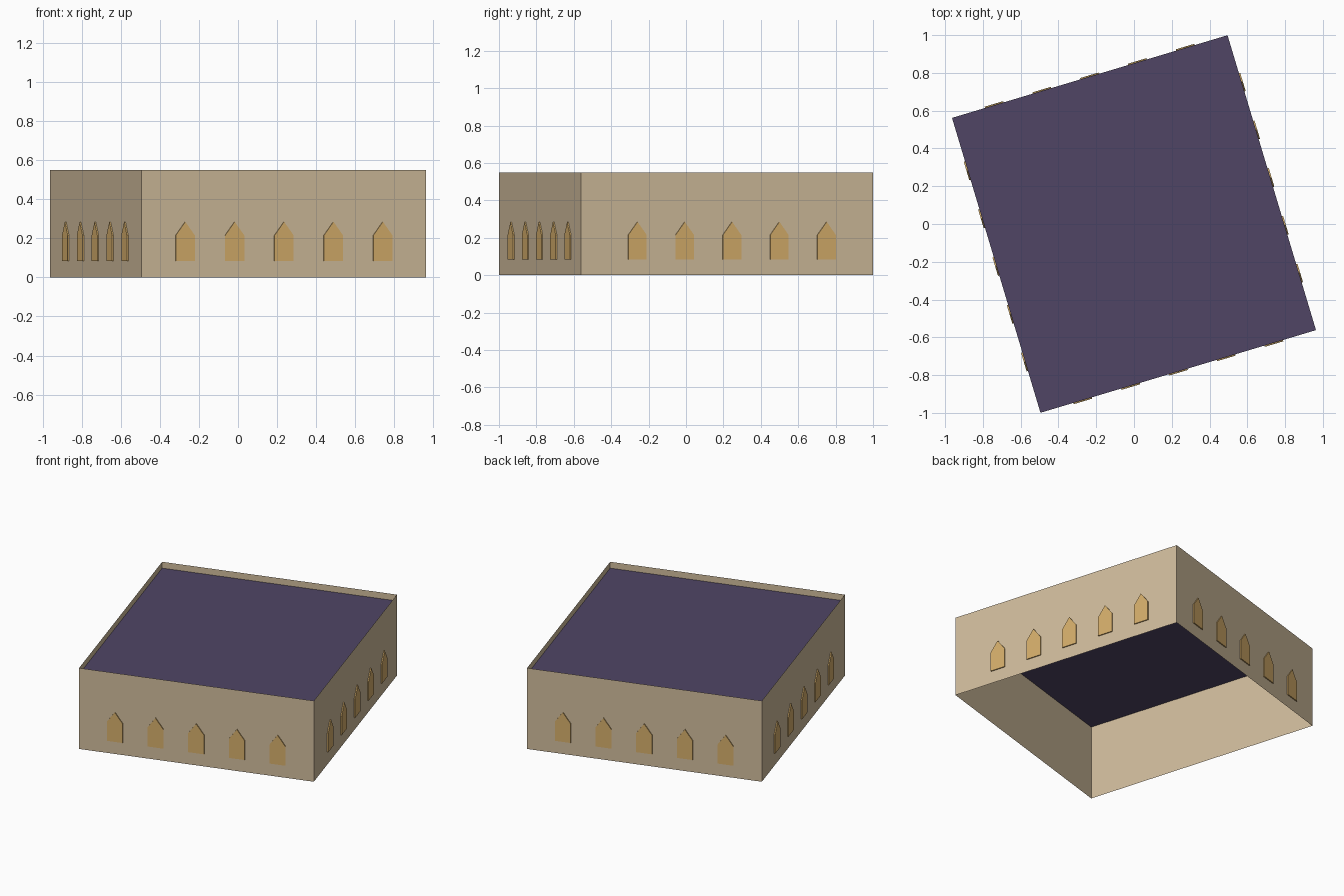
import bpy
import bmesh
from math import radians, pi
from mathutils import Matrix, Vector

cube = bpy.data.objects.get("Cube")
if cube:
    bpy.data.objects.remove(cube, do_unlink=True)

WIDTH, DEPTH, HEIGHT = 1.523, 1.63, 0.55
ROOF_Z = 0.507
PLATE = 0.007          # how far a window stands out
SPACING = 0.264
TURN = Matrix.Rotation(radians(16.7), 4, "Z")


def make_material(name, rgb):
    mat = bpy.data.materials.new(name)
    mat.use_nodes = True
    colour = (*rgb, 1.0)
    mat.diffuse_color = colour
    mat.node_tree.nodes["Principled BSDF"].inputs["Base Color"].default_value = colour
    return mat


tan = make_material("tan_plaster", (0.63, 0.50, 0.33))
purple = make_material("dark_purple_roof", (0.08, 0.06, 0.13))
gold = make_material("gold_window", (0.66, 0.42, 0.145))


def make_object(name, bm, mat, matrix):
    mesh = bpy.data.meshes.new(name)
    bm.to_mesh(mesh)
    bm.free()
    mesh.materials.append(mat)
    obj = bpy.data.objects.new(name, mesh)
    obj.matrix_world = matrix
    bpy.context.collection.objects.link(obj)
    return obj


def rectangle(z):
    return [Vector((sx * WIDTH / 2, sy * DEPTH / 2, z))
            for sx, sy in ((-1, -1), (1, -1), (1, 1), (-1, 1))]


# Thin walls, open above and below
bm = bmesh.new()
low = [bm.verts.new(p) for p in rectangle(0)]
high = [bm.verts.new(p) for p in rectangle(HEIGHT)]
for i in range(4):
    j = (i + 1) % 4
    bm.faces.new((low[i], low[j], high[j], high[i]))
make_object("walls", bm, tan, TURN)

# Flat roof sunk below the wall tops
bm = bmesh.new()
bm.faces.new([bm.verts.new(p) for p in rectangle(ROOF_Z)])
make_object("roof", bm, purple, TURN)


# Row of five pointed windows, standing just proud of a wall
def window_row(name, angle, distance, shift):
    outline = ((-0.051, 0.085), (0.051, 0.085), (0.051, 0.215),
               (0, 0.285), (-0.051, 0.215))
    bm = bmesh.new()
    for i in range(-2, 3):
        x0 = i * SPACING + shift
        front = bm.faces.new([bm.verts.new((x0 + x, -distance - PLATE, z))
                              for x, z in outline])
        rim = bmesh.ops.extrude_edge_only(bm, edges=front.edges[:])
        verts = [g for g in rim["geom"] if isinstance(g, bmesh.types.BMVert)]
        bmesh.ops.translate(bm, verts=verts, vec=(0, PLATE, 0))
    bmesh.ops.recalc_face_normals(bm, faces=bm.faces[:])
    # Open-backed plates: keep the front faces pointing outward
    for face in bm.faces:
        if len(face.verts) == 5 and face.normal.y > 0:
            bmesh.ops.reverse_faces(bm, faces=bm.faces[:])
            break
    make_object(name, bm, gold, TURN @ Matrix.Rotation(angle, 4, "Z"))


window_row("front_windows", 0, DEPTH / 2, 0)
window_row("left_windows", pi / 2, WIDTH / 2, 0.027)
window_row("back_windows", pi, DEPTH / 2, 0)
window_row("right_windows", -pi / 2, WIDTH / 2, 0.005)
